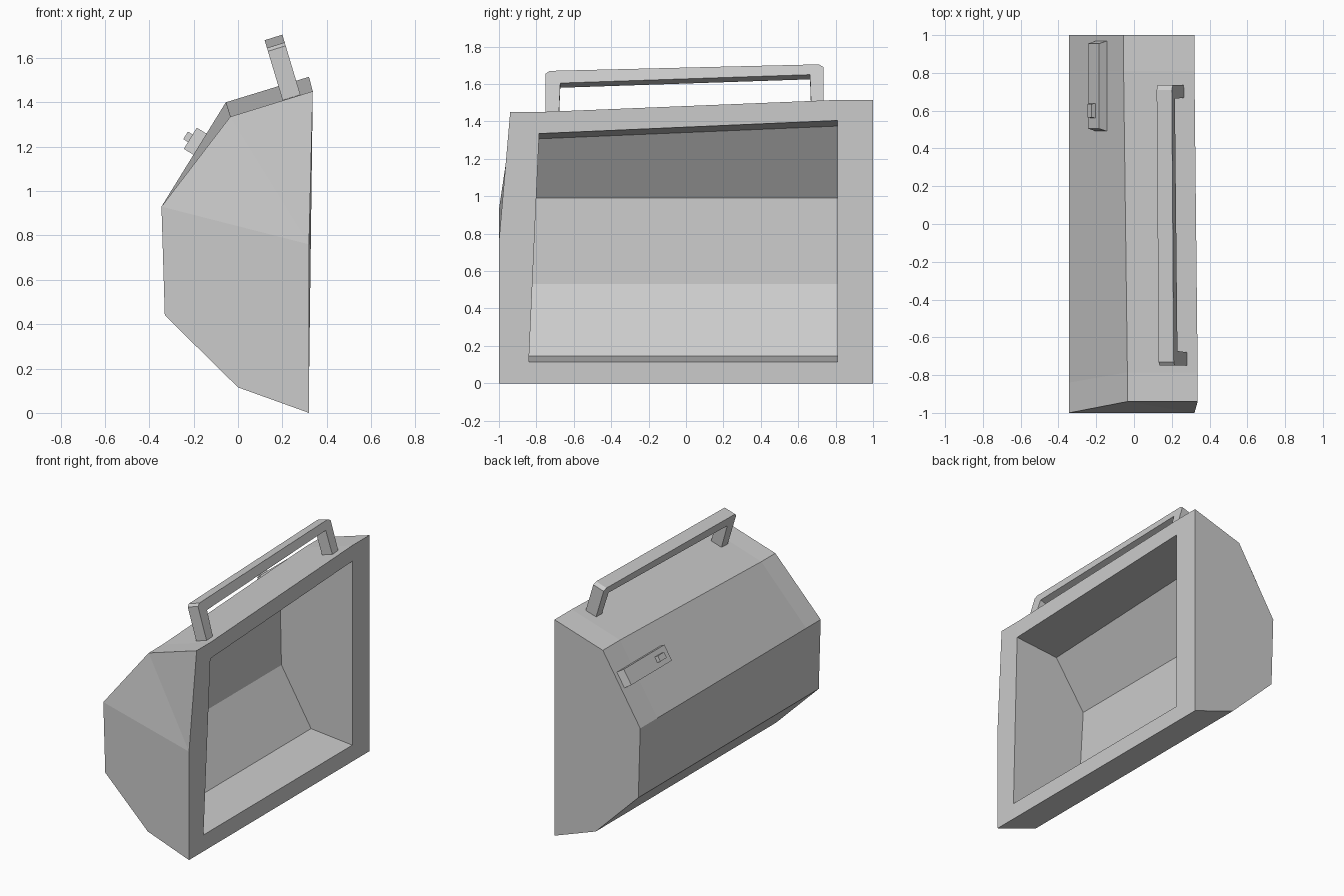
import bpy
import bmesh
from mathutils import Vector

default_cube = bpy.data.objects.get("Cube")
if default_cube:
    bpy.data.objects.remove(default_cube, do_unlink=True)

# One plain material for the whole model
gray = bpy.data.materials.new("light_gray")
gray.use_nodes = True
gray.diffuse_color = (0.6, 0.6, 0.6, 1)
shader = gray.node_tree.nodes["Principled BSDF"]
shader.inputs["Base Color"].default_value = gray.diffuse_color
shader.inputs["Roughness"].default_value = 0.8


def finish(name, bm):
    """Turn a bmesh into a flat shaded object."""
    bmesh.ops.recalc_face_normals(bm, faces=bm.faces)
    mesh = bpy.data.meshes.new(name)
    bm.to_mesh(mesh)
    bm.free()
    mesh.materials.append(gray)
    part = bpy.data.objects.new(name, mesh)
    bpy.context.scene.collection.objects.link(part)
    return part


def ring(bm, points):
    return [bm.verts.new(p) for p in points]


def bridge(bm, first, second, closed=False):
    """Join two rings of equal length with quads."""
    count = len(first)
    for i in range(count if closed else count - 1):
        j = (i + 1) % count
        bm.faces.new((first[i], first[j], second[j], second[i]))


def prism(name, first_points, second_points):
    bm = bmesh.new()
    first, second = ring(bm, first_points), ring(bm, second_points)
    bridge(bm, first, second, closed=True)
    bm.faces.new(first)
    bm.faces.new(second)
    return finish(name, bm)


# Housing: faceted shell, running from the front to the back
lower = [(0.32, 0), (0, 0.115), (-0.33, 0.44), (-0.345, 0.93)]
low_top = [(-0.035, 1.335), (0.337, 1.45)]
high_top = [(-0.055, 1.40), (0.32, 1.515)]


def section(y_low, y_high, top):
    return ([(x, y_low, z) for x, z in lower]
            + [(x, y_high, z) for x, z in top])


bm = bmesh.new()
front = ring(bm, section(-1, -0.94, low_top))
near = ring(bm, section(-0.84, -0.785, low_top))
far = ring(bm, section(0.81, 0.81, high_top))
back = ring(bm, section(1, 1, high_top))
knee = bm.verts.new((0.32, -1, 0.76))
for a, b in ((front, near), (near, far), (far, back)):
    bridge(bm, a, b)
bm.faces.new(back)
bm.faces.new(front[:4] + [knee])
bm.faces.new((front[3], front[4], knee))
bm.faces.new((front[4], front[5], knee))

# Recess: hollow that follows the shell, with a slightly leaning front wall
hollow = [(0.32, 0.115), (0, 0.145), (-0.23, 0.53), (-0.24, 0.99)]


def recess_section(top, y_bottom, y_top):
    points = hollow + top
    height = top[-1][1] - hollow[0][1]
    return [(x, y_bottom + (y_top - y_bottom) * (z - hollow[0][1]) / height, z)
            for x, z in points]


inner_near = ring(bm, recess_section([(0, 1.307), (0.335, 1.335)], -0.84, -0.785))
inner_far = ring(bm, recess_section([(0, 1.375), (0.32, 1.405)], 0.81, 0.81))
bridge(bm, inner_near, inner_far)
bm.faces.new(inner_near)
bm.faces.new(inner_far)

# Rim around the recess
bm.faces.new((front[0], near[0], inner_near[0], inner_near[-1],
              near[-1], front[-1], knee))
bm.faces.new((far[0], back[0], back[-1], far[-1], inner_far[-1], inner_far[0]))
for end in (0, -1):
    bm.faces.new((near[end], far[end], inner_far[end], inner_near[end]))
finish("housing", bm)

# Carrying handle: bracket outline leaning over the top
outline = [(-0.75, 1.38), (-0.75, 1.655), (-0.73, 1.67), (0.71, 1.705),
           (0.735, 1.69), (0.735, 1.45), (0.67, 1.45), (0.663, 1.65),
           (-0.672, 1.605), (-0.682, 1.38)]
outer_side = [Vector((0.2 + (1.705 - z) * 0.3, y, z)) for y, z in outline]
across = Vector((-0.08, 0, -0.025))
prism("carrying_handle", outer_side, [p + across for p in outer_side])

# Latch: tapered block and button on the upper sloping side
along = Vector((0.525, 0, 0.851))
outward = Vector((-0.851, 0, 0.525))
latch_face = Vector((-0.215, 0, 1.238))


def slab(name, half_width, base, top, base_ends, top_ends):
    def rectangle(height, ends):
        centre = latch_face + outward * height
        corners = []
        for side, y in ((-1, ends[0]), (1, ends[0]), (1, ends[1]), (-1, ends[1])):
            corners.append(centre + along * half_width * side + Vector((0, y, 0)))
        return corners
    prism(name, rectangle(base, base_ends), rectangle(top, top_ends))


slab("latch", 0.056, -0.055, 0, (0.49, 0.97), (0.505, 0.955))
slab("latch_button", 0.02, -0.01, 0.025, (0.56, 0.64), (0.565, 0.635))
